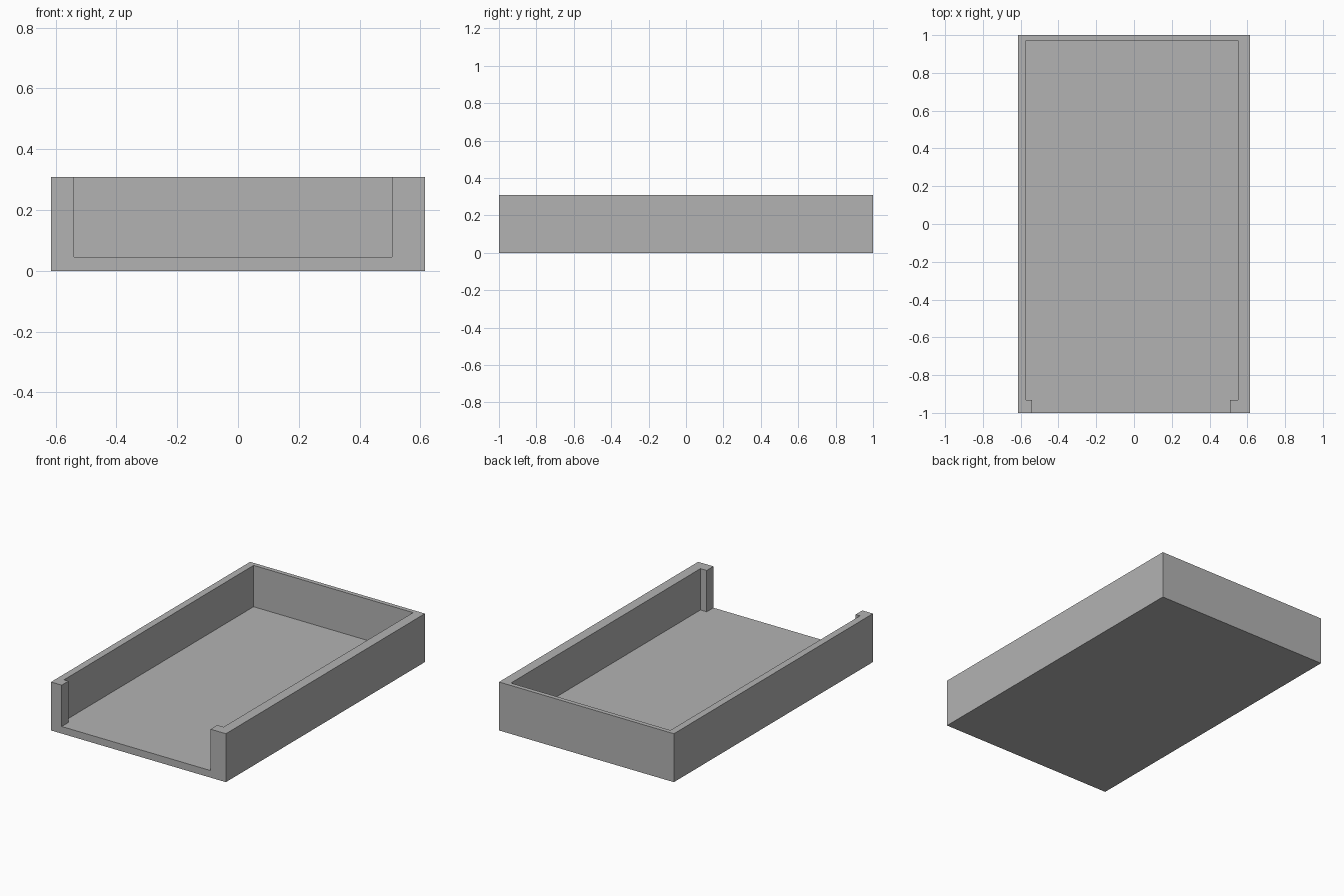
import bpy
import bmesh

if "Cube" in bpy.data.objects:
    bpy.data.objects.remove(bpy.data.objects["Cube"], do_unlink=True)

HALF_W, HALF_L, HEIGHT, FLOOR = 0.615, 1.0, 0.308, 0.045

grey = bpy.data.materials.new("plain grey")
grey.use_nodes = True
colour = (0.45, 0.45, 0.45, 1)
grey.diffuse_color = colour
grey.node_tree.nodes["Principled BSDF"].inputs["Base Color"].default_value = colour


def prism(name, outline, bottom, top):
    """Extrude a counter-clockwise outline upward."""
    bm = bmesh.new()
    base = bm.faces.new([bm.verts.new((x, y, bottom)) for x, y in outline])
    lid = bmesh.ops.extrude_face_region(bm, geom=[base], use_keep_orig=True)
    verts = [v for v in lid["geom"] if isinstance(v, bmesh.types.BMVert)]
    bmesh.ops.translate(bm, verts=verts, vec=(0, 0, top - bottom))
    bmesh.ops.recalc_face_normals(bm, faces=bm.faces)
    mesh = bpy.data.meshes.new(name)
    bm.to_mesh(mesh)
    bm.free()
    mesh.materials.append(grey)
    obj = bpy.data.objects.new(name, mesh)
    bpy.context.collection.objects.link(obj)
    return obj


# Solid tray block
tray = prism("open_tray", [(-HALF_W, -HALF_L), (HALF_W, -HALF_L),
                           (HALF_W, HALF_L), (-HALF_W, HALF_L)], 0, HEIGHT)

# Hollow: wide cavity with a narrower front opening between two lips
LEFT, RIGHT, BACK, LIP = 0.551, -0.571, 0.972, -0.932
OPEN_LEFT, OPEN_RIGHT, FRONT = 0.507, -0.54, -HALF_L - 0.1
cutter = prism("hollow_cutter", [
    (OPEN_RIGHT, FRONT), (OPEN_LEFT, FRONT), (OPEN_LEFT, LIP), (LEFT, LIP),
    (LEFT, BACK), (RIGHT, BACK), (RIGHT, LIP), (OPEN_RIGHT, LIP)], FLOOR, HEIGHT + 0.1)
cutter.hide_render = True

# Cut the hollow and keep only the finished tray
cut = tray.modifiers.new("hollow", 'BOOLEAN')
cut.operation = 'DIFFERENCE'
cut.solver = 'EXACT'
cut.object = cutter
bpy.context.view_layer.update()
depsgraph = bpy.context.evaluated_depsgraph_get()
finished = bpy.data.meshes.new_from_object(tray.evaluated_get(depsgraph))
tray.modifiers.clear()
tray.data = finished
bpy.data.objects.remove(cutter, do_unlink=True)
